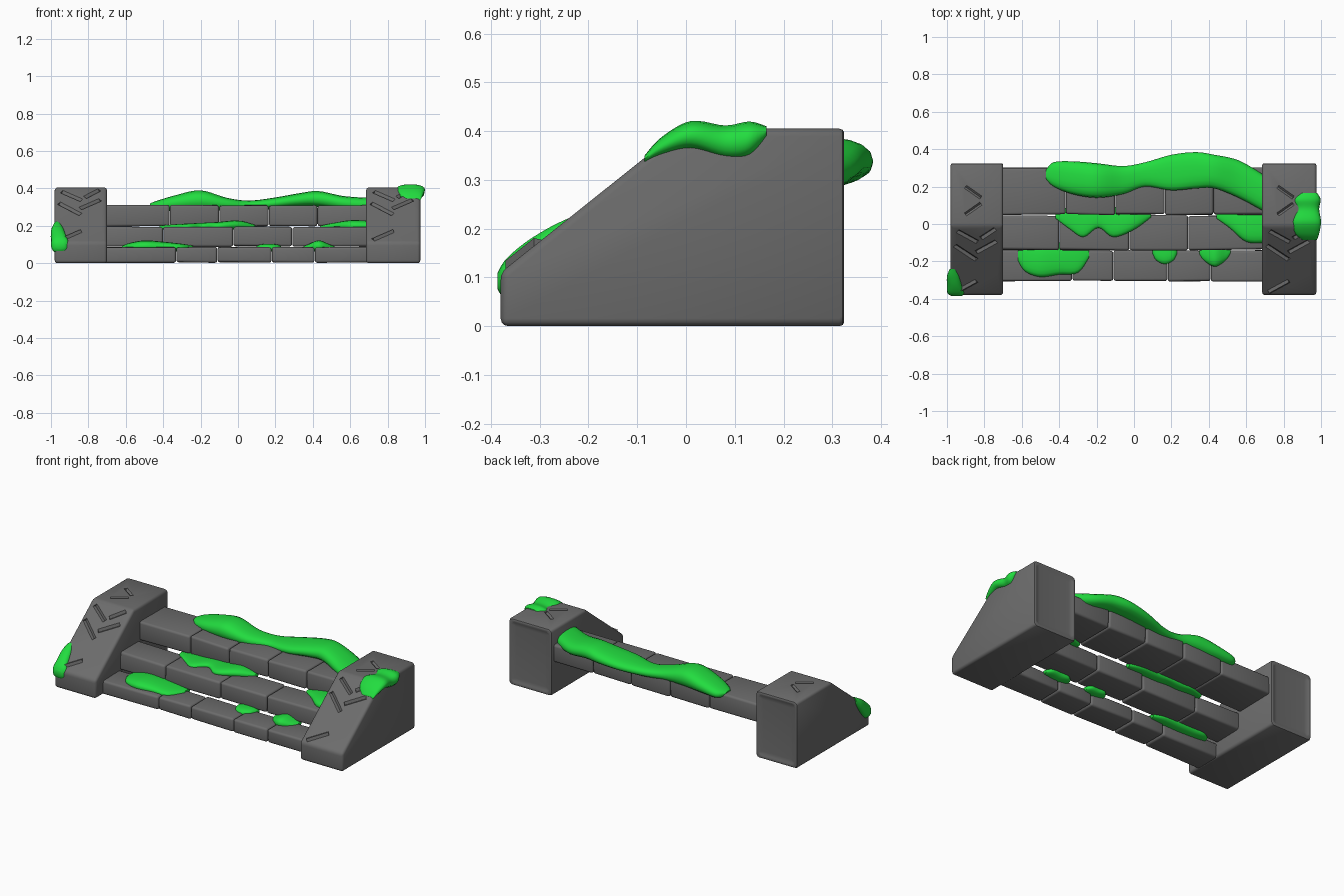
import bpy, bmesh, math, random
from mathutils import Matrix, Vector

random.seed(4)
if "Cube" in bpy.data.objects:
    bpy.data.objects.remove(bpy.data.objects["Cube"], do_unlink=True)


def material(name, rgb):
    m = bpy.data.materials.new(name)
    m.use_nodes = True
    m.diffuse_color = (*rgb, 1)
    bsdf = m.node_tree.nodes["Principled BSDF"]
    bsdf.inputs["Base Color"].default_value = (*rgb, 1)
    bsdf.inputs["Roughness"].default_value = 0.9
    return m


STONE = material("grey stone", (0.15, 0.15, 0.15))
MOSS = material("bright green moss", (0.016, 0.72, 0.05))


def make_object(name, bm, mat):
    bmesh.ops.recalc_face_normals(bm, faces=bm.faces)
    me = bpy.data.meshes.new(name)
    bm.to_mesh(me)
    bm.free()
    me.materials.append(mat)
    ob = bpy.data.objects.new(name, me)
    bpy.context.scene.collection.objects.link(ob)
    return ob


def activate(ob):
    bpy.ops.object.select_all(action='DESELECT')
    bpy.context.view_layer.objects.active = ob
    ob.select_set(True)


def finish(ob, angle=35):
    activate(ob)
    for mod in list(ob.modifiers):
        bpy.ops.object.modifier_apply(modifier=mod.name)
    bpy.ops.object.shade_smooth_by_angle(angle=math.radians(angle))


def add_bevel(ob, width, segments=3):
    mod = ob.modifiers.new("Bevel", 'BEVEL')
    mod.width, mod.segments = width, segments
    mod.limit_method = 'ANGLE'
    mod.angle_limit = math.radians(25)


# Sloped end walls, with a shallow recess in the back
PROFILE = [(-0.38, 0), (0.33, 0), (0.33, 0.405), (-0.01, 0.405), (-0.38, 0.11)]
SLOPE = math.atan2(0.295, 0.37)


def wall_mesh(x0, x1):
    bm = bmesh.new()
    verts = [bm.verts.new((x0, y, z)) for y, z in PROFILE]
    face = bm.faces.new(verts)
    out = bmesh.ops.extrude_face_region(bm, geom=[face])
    for v in out["geom"]:
        if isinstance(v, bmesh.types.BMVert):
            v.co.x = x1
    bmesh.ops.recalc_face_normals(bm, faces=bm.faces)
    back = [f for f in bm.faces if f.normal.y > 0.9]
    bmesh.ops.inset_region(bm, faces=back, thickness=0.04, depth=-0.014)
    return bm


# Carved strokes: centre across, distance up the slope, length, turn in degrees
STROKES = [(-0.055, 0.06, 0.13, 35), (0.045, 0.11, 0.14, 35), (-0.06, 0.16, 0.13, 35),
           (0.05, 0.22, 0.14, 35), (-0.06, 0.29, 0.15, -40), (0.05, 0.33, 0.13, 35),
           (-0.05, 0.40, 0.13, -35), (0.06, 0.42, 0.1, 40)]


def groove_cutter(cx):
    bm = bmesh.new()
    frame = Matrix.Translation((cx, -0.38, 0.11)) @ Matrix.Rotation(SLOPE, 4, 'X')
    for x, s, length, turn in STROKES:
        m = (frame @ Matrix.Translation((x, s, 0))
             @ Matrix.Rotation(math.radians(turn), 4, 'Z')
             @ Matrix.Rotation(math.radians(45), 4, 'X')
             @ Matrix.Diagonal((length, 0.018, 0.018, 1)))
        bmesh.ops.create_cube(bm, size=1, matrix=m)
    # Two strokes across the flat top
    for y, turn in ((0.08, 35), (0.17, -35)):
        m = (Matrix.Translation((cx - 0.02, y, 0.405))
             @ Matrix.Rotation(math.radians(turn), 4, 'Z')
             @ Matrix.Rotation(math.radians(45), 4, 'X')
             @ Matrix.Diagonal((0.1, 0.014, 0.014, 1)))
        bmesh.ops.create_cube(bm, size=1, matrix=m)
    ob = make_object("groove_cutter", bm, STONE)
    ob.hide_render = True
    return ob


for name, x0, x1 in (("right_end_wall", -0.98, -0.70), ("left_end_wall", 0.685, 0.975)):
    wall = make_object(name, wall_mesh(x0, x1), STONE)
    add_bevel(wall, 0.016)
    cutter = groove_cutter((x0 + x1) / 2)
    mod = wall.modifiers.new("Grooves", 'BOOLEAN')
    mod.operation, mod.object, mod.solver = 'DIFFERENCE', cutter, 'EXACT'
    finish(wall)
    bpy.data.objects.remove(cutter, do_unlink=True)

# Three floating rows of stone blocks
ROWS = [("lower_step", -0.305, -0.143, 0.004, 0.086, [-0.33, -0.11, 0.18, 0.41]),
        ("middle_step", -0.138, 0.045, 0.09, 0.195, [-0.4, -0.025, 0.29]),
        ("upper_step", 0.05, 0.30, 0.198, 0.31, [-0.365, -0.1, 0.165, 0.425])]


def step_row(name, y0, y1, z0, z1, joints):
    bm = bmesh.new()
    edges = [-0.72] + joints + [0.71]
    for a, b in zip(edges, edges[1:]):
        size = Vector((b - a - 0.002, y1 - y0, z1 - z0))
        centre = Vector(((a + b) / 2, (y0 + y1) / 2, (z0 + z1) / 2))
        cube = bmesh.ops.create_cube(
            bm, size=1, matrix=Matrix.Translation(centre) @ Matrix.Diagonal((*size, 1)))
        for v in cube["verts"]:
            v.co.y += random.uniform(-0.004, 0.004)
            v.co.z += random.uniform(-0.003, 0.003)
    ob = make_object(name, bm, STONE)
    add_bevel(ob, 0.013)
    finish(ob)


for row in ROWS:
    step_row(*row)


# Moss: rounded sections lofted along an axis through smoothly joined stations
def smooth_stations(st, steps=5):
    pts = [st[0]] + st + [st[-1]]
    out = []
    for p0, p1, p2, p3 in zip(pts, pts[1:], pts[2:], pts[3:]):
        for k in range(steps):
            t = k / steps
            out.append([0.5 * (2 * b + (c - a) * t + (2 * a - 5 * b + 4 * c - d) * t * t
                               + (3 * b - a - 3 * c + d) * t ** 3)
                        for a, b, c, d in zip(p0, p1, p2, p3)])
    return out + [list(st[-1])]


def moss(name, stations, along='X', sides=18):
    """Each station: position, side low, side high, z low, z high."""
    bm = bmesh.new()
    rings = []
    for p, lo, hi, z0, z1 in smooth_stations(stations):
        ring = []
        for i in range(sides):
            a = 2 * math.pi * i / sides
            c, s = math.cos(a), math.sin(a)
            u = (lo + hi) / 2 + (hi - lo) / 2 * math.copysign(abs(c) ** 0.8, c)
            z = (z0 + z1) / 2 + (z1 - z0) / 2 * math.copysign(abs(s) ** 0.8, s)
            ring.append(bm.verts.new((p, u, z) if along == 'X' else (u, p, z)))
        rings.append(ring)
    for r, q in zip(rings, rings[1:]):
        for i in range(sides):
            j = (i + 1) % sides
            bm.faces.new((r[i], r[j], q[j], q[i]))
    bm.faces.new(rings[0])
    bm.faces.new(rings[-1])
    finish(make_object(name, bm, MOSS), 60)


moss("upper_step_moss", [
    (-0.47, 0.24, 0.29, 0.30, 0.32), (-0.43, 0.20, 0.33, 0.28, 0.335),
    (-0.33, 0.16, 0.335, 0.28, 0.365), (-0.2, 0.14, 0.325, 0.28, 0.39),
    (-0.06, 0.16, 0.31, 0.28, 0.35), (0.06, 0.20, 0.33, 0.28, 0.335),
    (0.2, 0.18, 0.37, 0.29, 0.352), (0.33, 0.19, 0.384, 0.30, 0.375),
    (0.43, 0.19, 0.37, 0.30, 0.386), (0.56, 0.14, 0.34, 0.28, 0.36),
    (0.69, 0.07, 0.265, 0.27, 0.35)])
moss("middle_step_moss", [
    (-0.42, 0.03, 0.07, 0.18, 0.2), (-0.34, -0.03, 0.09, 0.18, 0.208),
    (-0.27, -0.07, 0.09, 0.175, 0.212), (-0.19, -0.02, 0.09, 0.18, 0.216),
    (-0.11, -0.07, 0.09, 0.175, 0.22), (0.0, -0.03, 0.09, 0.18, 0.228),
    (0.09, 0.035, 0.07, 0.18, 0.205)])
moss("middle_step_end_moss", [
    (0.44, 0.03, 0.07, 0.18, 0.2), (0.51, -0.02, 0.09, 0.18, 0.215),
    (0.6, -0.095, 0.09, 0.17, 0.23), (0.7, -0.1, 0.09, 0.17, 0.228)])
moss("lower_step_moss", [
    (-0.62, -0.2, -0.12, 0.07, 0.092), (-0.58, -0.255, -0.1, 0.065, 0.108),
    (-0.5, -0.283, -0.1, 0.06, 0.122), (-0.4, -0.27, -0.1, 0.06, 0.115),
    (-0.3, -0.26, -0.1, 0.065, 0.104), (-0.24, -0.18, -0.12, 0.07, 0.094)])
for name, x, w, front, top in (("lower_step_small_moss", 0.165, 0.065, -0.215, 0.103),
                               ("lower_step_round_moss", 0.432, 0.083, -0.228, 0.122)):
    moss(name, [(x - w, -0.16, -0.12, 0.07, 0.09), (x - w * 0.7, -0.195, -0.1, 0.065, 0.1),
                (x, front, -0.1, 0.06, top), (x + w * 0.7, -0.195, -0.1, 0.065, 0.1),
                (x + w, -0.16, -0.12, 0.07, 0.09)])

# Moss hanging over the outer corners of the end walls
moss("left_wall_moss", [
    (-0.085, 0.90, 0.978, 0.335, 0.35), (-0.05, 0.86, 0.99, 0.348, 0.388),
    (0.01, 0.845, 1.0, 0.36, 0.421), (0.08, 0.86, 0.99, 0.34, 0.412),
    (0.13, 0.85, 0.998, 0.345, 0.42), (0.165, 0.89, 0.98, 0.385, 0.41)], 'Y')
moss("right_wall_moss", [
    (-0.386, -0.975, -0.925, 0.075, 0.11), (-0.37, -0.997, -0.905, 0.055, 0.137),
    (-0.33, -1.0, -0.915, 0.06, 0.172), (-0.28, -1.0, -0.93, 0.12, 0.203),
    (-0.24, -0.985, -0.95, 0.185, 0.222)], 'Y')
